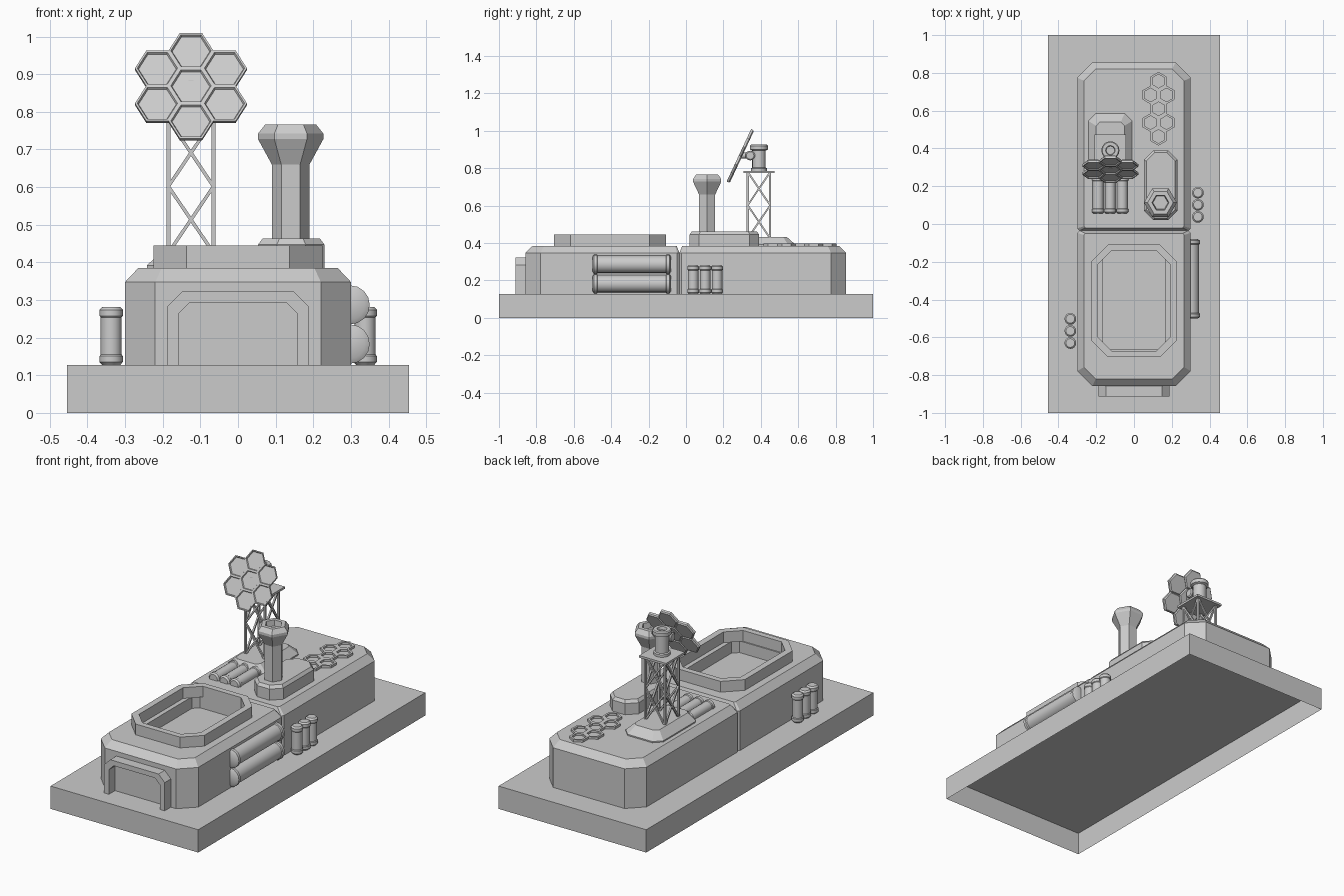
import bpy, bmesh
from math import sin, cos, pi, radians, sqrt
from mathutils import Matrix, Vector

if "Cube" in bpy.data.objects:
    bpy.data.objects.remove(bpy.data.objects["Cube"])

GREY = (0.6, 0.6, 0.6, 1)
mat = bpy.data.materials.new("plain grey")
mat.use_nodes = True
mat.diffuse_color = GREY
mat.node_tree.nodes["Principled BSDF"].inputs["Base Color"].default_value = GREY


def loft(name, rings, m=Matrix(), caps=(True, True), loop=False, smooth=False):
    """Skin a list of equal-length rings of points."""
    bm = bmesh.new()
    vs = [[bm.verts.new(m @ Vector(p)) for p in r] for r in rings]
    n = len(vs[0])
    pairs = list(zip(vs, vs[1:])) + ([(vs[-1], vs[0])] if loop else [])
    for a, b in pairs:
        for i in range(n):
            j = (i + 1) % n
            bm.faces.new((a[i], a[j], b[j], b[i]))
    if caps[0] and not loop:
        bm.faces.new(vs[0][::-1])
    if caps[1] and not loop:
        bm.faces.new(vs[-1])
    bmesh.ops.recalc_face_normals(bm, faces=bm.faces)
    me = bpy.data.meshes.new(name)
    bm.to_mesh(me)
    bm.free()
    me.materials.append(mat)
    if smooth:
        me.shade_smooth()
        me.set_sharp_from_angle(angle=radians(35))
    ob = bpy.data.objects.new(name, me)
    bpy.context.scene.collection.objects.link(ob)
    return ob


def rect(x0, x1, y0, y1, z):
    return [(x0, y0, z), (x1, y0, z), (x1, y1, z), (x0, y1, z)]


def octo(x0, x1, y0, y1, z, c0, c1=None):
    """Rectangle with cut corners, c0 at the front and c1 at the back."""
    c1 = c0 if c1 is None else c1
    return [(x0 + c0, y0, z), (x1 - c0, y0, z), (x1, y0 + c0, z), (x1, y1 - c1, z),
            (x1 - c1, y1, z), (x0 + c1, y1, z), (x0, y1 - c1, z), (x0, y0 + c0, z)]


def ngon(r, z, n, turn=0.0):
    return [(r * cos(turn + 2 * pi * i / n), r * sin(turn + 2 * pi * i / n), z) for i in range(n)]


def lathe(name, profile, loc, sides=16, rot=Matrix(), smooth=True):
    return loft(name, [ngon(r, z, sides) for r, z in profile],
                Matrix.Translation(loc) @ rot, smooth=smooth)


def strut(name, a, b, w):
    a, b = Vector(a), Vector(b)
    m = Matrix.Translation(a) @ (b - a).to_track_quat('Z', 'Y').to_matrix().to_4x4()
    loft(name, [rect(-w, w, -w, w, 0), rect(-w, w, -w, w, (b - a).length)], m)


def tank(name, loc, r, length, rot=Matrix()):
    """Capsule with a rim band near each end."""
    half = [(0.75 * r, 0), (r, 0.008), (r, 0.024), (0.9 * r, 0.028)]
    prof = half + [(q, length - z) for q, z in reversed(half)]
    lathe(name, prof, loc, rot=rot)


ALONG_Y = Matrix.Rotation(-pi / 2, 4, 'X')
ALONG_X = Matrix.Rotation(pi / 2, 4, 'Y')
DECK, ROOF = 0.127, 0.385

# Ground slab, hollow underneath
loft("ground_slab", [rect(-.455, .455, -1, 1, 0), rect(-.455, .455, -1, 1, DECK)],
     caps=(False, True))

# Front hall with a sunken roof pit
loft("front_hall", [
    octo(-.3, .3, -.858, -.035, DECK, .08, .012),
    octo(-.3, .3, -.858, -.035, .348, .08, .012),
    octo(-.265, .265, -.82, -.05, ROOF, .062, .008),
    octo(-.165, .165, -.665, -.14, ROOF, .03),
    octo(-.165, .165, -.665, -.14, .32, .03)])

# Rear hall
loft("rear_hall", [
    octo(-.3, .3, -.035, .855, DECK, .012, .08),
    octo(-.3, .3, -.035, .855, .348, .012, .08),
    octo(-.265, .265, -.02, .82, ROOF, .008, .062)])

# Raised rim around the pit
loft("pit_rim", [
    octo(-.225, .225, -.705, -.108, ROOF, .088),
    octo(-.225, .225, -.705, -.108, .445, .088),
    octo(-.19, .19, -.672, -.141, .445, .072),
    octo(-.19, .19, -.672, -.141, ROOF, .072)], loop=True)

# Door arch: outer and inner outlines joined front to back
def arch(hw, top, c, y):
    return [(-hw, y, DECK), (-hw, y, top - c), (-hw + c, y, top),
            (hw - c, y, top), (hw, y, top - c), (hw, y, DECK)]


outer, inner = (.187, .322, .038), (.157, .294, .03)
rings = [arch(*outer, -.85), arch(*outer, -.912), arch(*inner, -.912), arch(*inner, -.85)]
loft("door_arch", list(zip(*rings)))

# Large side tanks and upright canisters
for z in (.183, .287):
    tank("side_tank", (.298, -.5, z), .052, .42, ALONG_Y)
for i in range(3):
    step = .064 * i
    tank("right_canister", (-.337, -.63 + step, DECK), .031, .155)
    tank("left_canister", (.338, .038 + step, DECK), .031, .155)
    tank("roof_canister", (-.19 + step, .055, .392), .032, .2, ALONG_Y)

# Chimney plinth and hexagonal chimney
loft("chimney_plinth", [
    octo(.053, .23, .02, .39, ROOF, .05),
    octo(.053, .23, .02, .39, .447, .05),
    octo(.065, .218, .032, .378, .463, .045)])
lathe("chimney", [(.05, .45), (.05, .66), (.087, .728), (.087, .742), (.068, .766),
                  (.045, .766), (.04, .735)], (.14, .113, 0), 6, smooth=False)

# Honeycomb vents on the rear roof
CELL = .0488
for row in range(5):
    for dx in ((0,) if row % 2 == 0 else (-.5, .5)):
        at = Matrix.Translation((.13 + dx * sqrt(3) * CELL, .61 + (row - 2) * 1.5 * CELL, 0))
        t = pi / 6
        loft("honeycomb_vent", [ngon(CELL, ROOF, 6, t), ngon(CELL, .398, 6, t),
                                ngon(CELL * .74, .398, 6, t), ngon(CELL * .74, .387, 6, t)], at)

# Mast footing
loft("mast_footing", [octo(-.242, -.01, .22, .585, ROOF, .04),
                      octo(-.242, -.01, .22, .585, .392, .04),
                      octo(-.2, -.05, .25, .54, .432, .02)])

# Lattice mast
MX, MY, H = -.125, .39, .06
corners = [(MX + sx * H, MY + sy * H) for sx, sy in ((-1, -1), (1, -1), (1, 1), (-1, 1))]
levels = (.425, .602, .78)
for i, p in enumerate(corners):
    q = corners[(i + 1) % 4]
    strut("mast_leg", (*p, ROOF), (*p, levels[-1]), .0055)
    for lo, hi in zip(levels, levels[1:]):
        strut("mast_brace", (*p, lo), (*q, hi), .0045)
        strut("mast_brace", (*q, lo), (*p, hi), .0045)
loft("mast_platform", [rect(MX - .083, MX + .083, MY - .083, MY + .083, z) for z in (.774, .786)])

# Pivot post, hinge and arm
lathe("pivot_post", [(.043, .786), (.043, .8), (.036, .804), (.036, .895), (.048, .9),
                     (.048, .92), (.043, .926), (.025, .926), (.022, .91)], (MX, MY, 0))
lathe("dish_hinge", [(.02, -.035), (.026, -.03), (.026, .03), (.02, .035)],
      (MX, .343, .868), rot=ALONG_X)
lathe("dish_arm", [(.016, 0), (.016, .09)], (MX, .295, .868), rot=ALONG_Y)

# Dish of seven tilted hexagonal panels
R = .0595
tilt = Matrix.Translation((MX, .29, .866)) @ Matrix.Rotation(radians(65), 4, 'X')
centres = [(0, 0)] + [(sqrt(3) * R * cos(a), sqrt(3) * R * sin(a))
                      for a in (pi / 6 + k * pi / 3 for k in range(6))]
for cx, cy in centres:
    loft("dish_panel", [ngon(R * .9, -.01, 6), ngon(R, -.004, 6), ngon(R, .008, 6),
                        ngon(R * .9, .008, 6), ngon(R * .84, .002, 6)],
         tilt @ Matrix.Translation((cx, cy, 0)))
